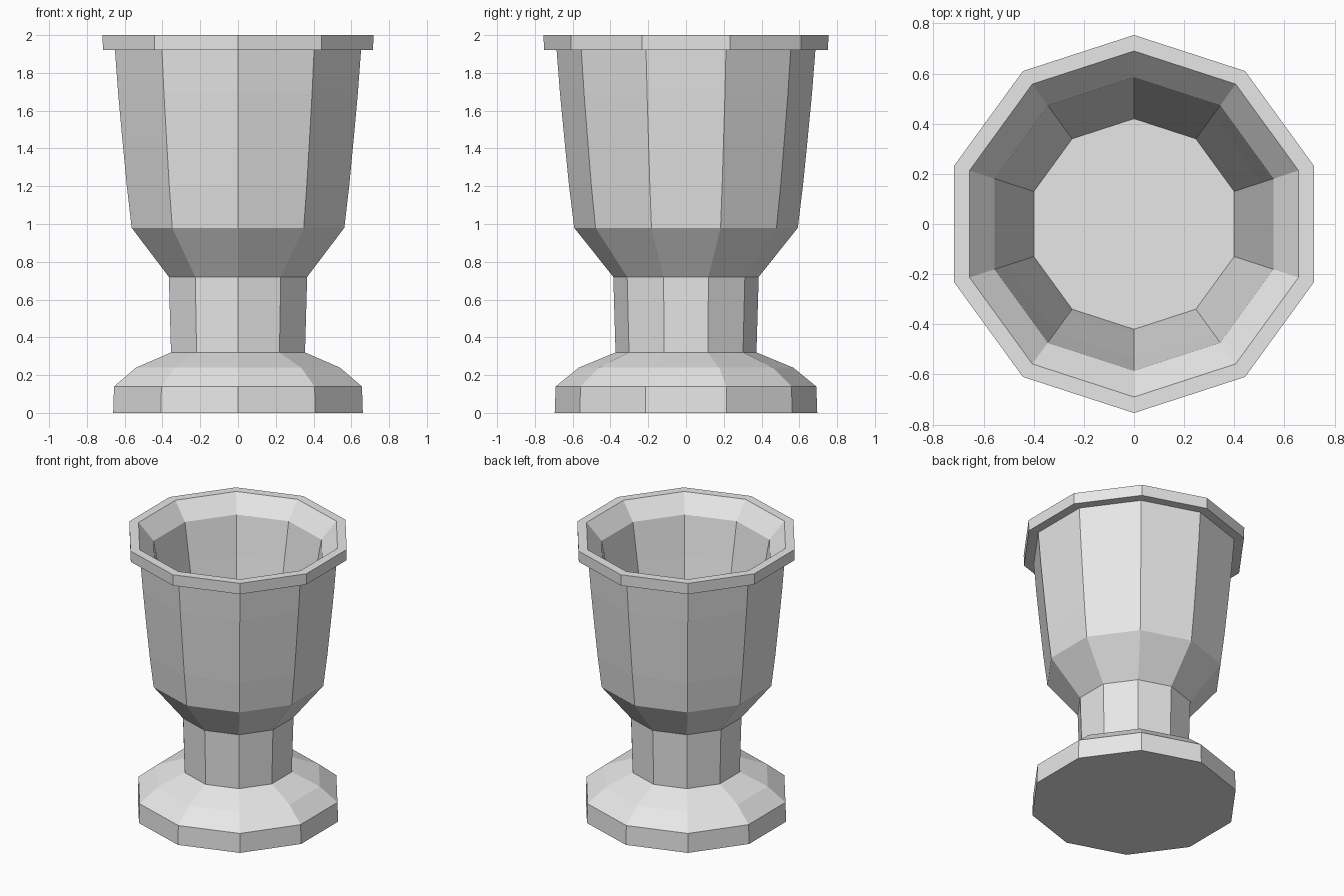
import bpy
import bmesh
from math import cos, sin, pi

SIDES = 10

cube = bpy.data.objects.get("Cube")
if cube:
    bpy.data.objects.remove(cube, do_unlink=True)

# Single plain grey
grey = bpy.data.materials.new("plain_grey")
grey.use_nodes = True
colour = (0.8, 0.8, 0.8, 1.0)
grey.diffuse_color = colour
grey.node_tree.nodes["Principled BSDF"].inputs["Base Color"].default_value = colour

# Half profile as (radius, height), grouped by region
foot = [(0.695, 0.0), (0.69, 0.14), (0.567, 0.24), (0.373, 0.32)]
stem = [(0.385, 0.72)]
bowl_outside = [(0.592, 0.98), (0.62, 1.21), (0.644, 1.45), (0.667, 1.69), (0.685, 1.92)]
rim = [(0.752, 1.92), (0.754, 2.0), (0.69, 2.0)]
bowl_inside = [(0.585, 1.88), (0.535, 1.6), (0.438, 1.1), (0.42, 1.0)]


def lathe(name, profile):
    """Turn a profile into a faceted solid, with a corner pointing forward."""
    bm = bmesh.new()
    rings = []
    for radius, height in profile:
        angles = [2 * pi * i / SIDES - pi / 2 for i in range(SIDES)]
        rings.append([bm.verts.new((radius * cos(a), radius * sin(a), height))
                      for a in angles])
    for low, high in zip(rings, rings[1:]):
        for i in range(SIDES):
            j = (i + 1) % SIDES
            bm.faces.new((low[i], low[j], high[j], high[i]))
    # Underside of the foot and floor of the bowl
    bm.faces.new(list(reversed(rings[0])))
    bm.faces.new(rings[-1])
    bmesh.ops.recalc_face_normals(bm, faces=bm.faces[:])
    mesh = bpy.data.meshes.new(name)
    bm.to_mesh(mesh)
    bm.free()
    mesh.materials.append(grey)
    obj = bpy.data.objects.new(name, mesh)
    bpy.context.collection.objects.link(obj)
    return obj


lathe("goblet", foot + stem + bowl_outside + rim + bowl_inside)
